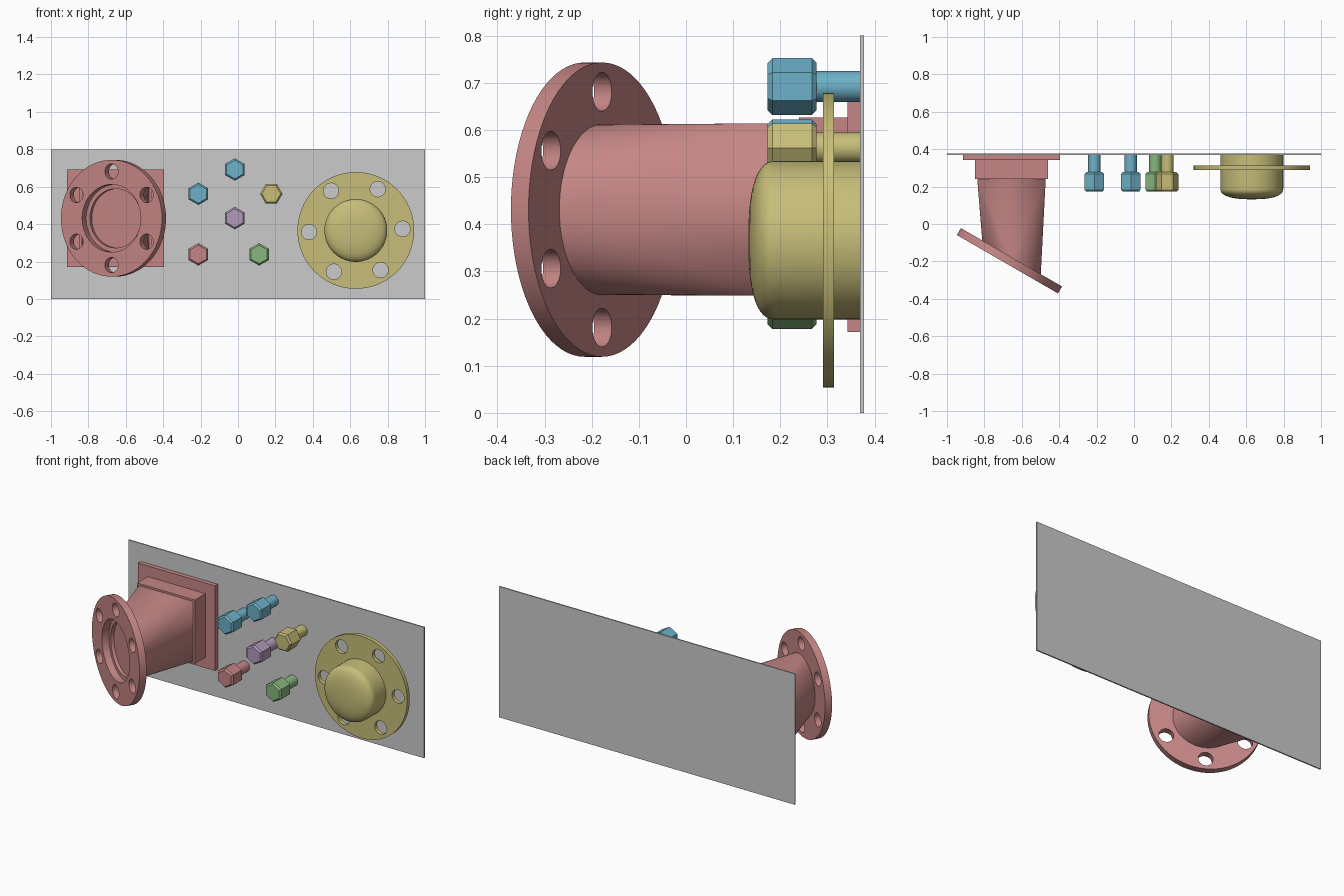
import bpy, bmesh, math
from mathutils import Vector, Matrix

if "Cube" in bpy.data.objects:
    bpy.data.objects.remove(bpy.data.objects["Cube"])


def material(name, rgb):
    m = bpy.data.materials.new(name)
    m.diffuse_color = (*rgb, 1)
    m.use_nodes = True
    m.node_tree.nodes["Principled BSDF"].inputs["Base Color"].default_value = m.diffuse_color
    return m


GREY = material("panel grey", (0.60, 0.60, 0.60))
PINK = material("dusty pink", (0.555, 0.24, 0.235))
YELLOW = material("olive yellow", (0.57, 0.51, 0.19))
BLUE = material("steel blue", (0.155, 0.44, 0.58))
GREEN = material("leaf green", (0.25, 0.47, 0.21))
PURPLE = material("soft purple", (0.44, 0.32, 0.50))


def finish(obj, mat, smooth=True):
    obj.data.materials.clear()
    obj.data.materials.append(mat)
    bpy.ops.object.select_all(action='DESELECT')
    obj.select_set(True)
    bpy.context.view_layer.objects.active = obj
    if smooth:
        bpy.ops.object.shade_smooth_by_angle(angle=math.radians(30))
    return obj


def loft(name, rings, mat, smooth=True):
    """Skin a list of equal-length rings and cap both ends."""
    bm = bmesh.new()
    vs = [[bm.verts.new(p) for p in ring] for ring in rings]
    n = len(vs[0])
    for a, b in zip(vs, vs[1:]):
        for i in range(n):
            j = (i + 1) % n
            bm.faces.new((a[i], a[j], b[j], b[i]))
    bm.faces.new(vs[0])
    bm.faces.new(vs[-1])
    bmesh.ops.remove_doubles(bm, verts=bm.verts[:], dist=1e-5)
    bmesh.ops.recalc_face_normals(bm, faces=bm.faces[:])
    me = bpy.data.meshes.new(name)
    bm.to_mesh(me)
    bm.free()
    obj = bpy.data.objects.new(name, me)
    bpy.context.collection.objects.link(obj)
    return finish(obj, mat, smooth)


def ring(c, r, n=64, turn=0.0, yaw=0.0, start=0.0):
    """Circle or polygon facing -y, optionally yawed about z."""
    rot = Matrix.Rotation(yaw, 3, 'Z')
    pts = []
    for i in range(n):
        a = start + turn + 2 * math.pi * i / n
        pts.append(Vector(c) + rot @ Vector((r * math.cos(a), 0, r * math.sin(a))))
    return pts


def box(name, x0, x1, y0, y1, z0, z1, mat):
    rings = [[(x0, y, z0), (x1, y, z0), (x1, y, z1), (x0, y, z1)] for y in (y0, y1)]
    return loft(name, rings, mat, False)


def flange(name, c, r, bore, thick, first_hole, yaw, mat):
    """Disc with a bore and six bolt holes, from a filled flat curve."""
    cu = bpy.data.curves.new(name, 'CURVE')
    cu.dimensions, cu.fill_mode, cu.extrude = '2D', 'BOTH', thick / 2
    circles = [(0, 0, r, 80), (0, 0, bore, 64)]
    for k in range(6):
        a = first_hole + k * math.pi / 3
        circles.append((0.25 * math.cos(a), 0.25 * math.sin(a), 0.041, 28))
    for cx, cy, cr, n in circles:
        sp = cu.splines.new('POLY')
        sp.points.add(n - 1)
        for i, p in enumerate(sp.points):
            a = 2 * math.pi * i / n
            p.co = (cx + cr * math.cos(a), cy + cr * math.sin(a), 0, 1)
        sp.use_cyclic_u = True
    obj = bpy.data.objects.new(name, cu)
    bpy.context.collection.objects.link(obj)
    obj.location = c
    obj.rotation_euler = (math.pi / 2, 0, yaw)
    bpy.ops.object.select_all(action='DESELECT')
    obj.select_set(True)
    bpy.context.view_layer.objects.active = obj
    bpy.ops.object.convert(target='MESH')
    obj = bpy.context.view_layer.objects.active
    bm = bmesh.new()
    bm.from_mesh(obj.data)
    bmesh.ops.remove_doubles(bm, verts=bm.verts[:], dist=1e-5)
    bmesh.ops.recalc_face_normals(bm, faces=bm.faces[:])
    bm.to_mesh(obj.data)
    bm.free()
    return finish(obj, mat)


# Back panel
box("back_panel", -1, 1, 0.369, 0.377, 0, 0.8, GREY)

# Duct: square plate, square collar, square-to-round transition, tilted flange
CX, CZ, YAW = -0.655, 0.431, math.radians(-30)
box("square_plate", CX - 0.26, CX + 0.26, 0.342, 0.37, CZ - 0.26, CZ + 0.26, PINK)
box("square_collar", CX - 0.195, CX + 0.195, 0.24, 0.343, CZ - 0.195, CZ + 0.195, PINK)

back = Vector((CX, -0.178, CZ))
normal = Vector((math.sin(YAW), -math.cos(YAW), 0))
H, N = 0.183, 64
corners = [(1, 1), (-1, 1), (-1, -1), (1, -1)]
square = [Vector((CX + H * corners[i * 4 // N][0], 0.24, CZ + H * corners[i * 4 // N][1]))
          for i in range(N)]
half_step = math.pi / N
loft("duct_transition", [
    square,
    ring(back, 0.181, N, yaw=YAW, start=half_step),
    ring(back, 0.158, N, yaw=YAW, start=half_step),
    ring(back - normal * 0.02, 0.158, N, yaw=YAW, start=half_step)], PINK)
flange("tilted_flange", back + normal * 0.0215, 0.312, 0.181, 0.043, math.pi / 2, YAW, PINK)

# Domed cap with its flange
DX, DZ, R = 0.63, 0.366, 0.168
rings = [ring((DX, 0.37, DZ), R)]
for i in range(13):
    t = i / 12 * math.pi / 2 * 0.98
    radius = R * math.cos(t) ** (2 / 2.5)
    depth = 0.058 * math.sin(t) ** (2 / 2.5)
    rings.append(ring((DX, 0.19 - depth, DZ), radius))
loft("domed_cap", rings, YELLOW)
flange("cap_flange", (DX, 0.302, DZ), 0.312, 0.167, 0.024, math.radians(2), 0, YELLOW)

# Hex bolts: chamfered head and round shank
bolts = [("upper_blue", -0.017, 0.692, BLUE, 30), ("left_blue", -0.212, 0.562, BLUE, 30),
         ("yellow", 0.178, 0.562, YELLOW, 0), ("purple", -0.017, 0.432, PURPLE, 30),
         ("pink", -0.212, 0.238, PINK, 30), ("green", 0.113, 0.238, GREEN, 30)]
for name, x, z, mat, deg in bolts:
    profile = [(0.173, 0.05), (0.183, 0.06), (0.267, 0.06), (0.277, 0.05)]
    loft(name + "_bolt_head",
         [ring((x, y, z), r, 6, math.radians(deg)) for y, r in profile], mat, False)
    loft(name + "_bolt_shank",
         [ring((x, y, z), 0.033, 32) for y in (0.276, 0.37)], mat)
